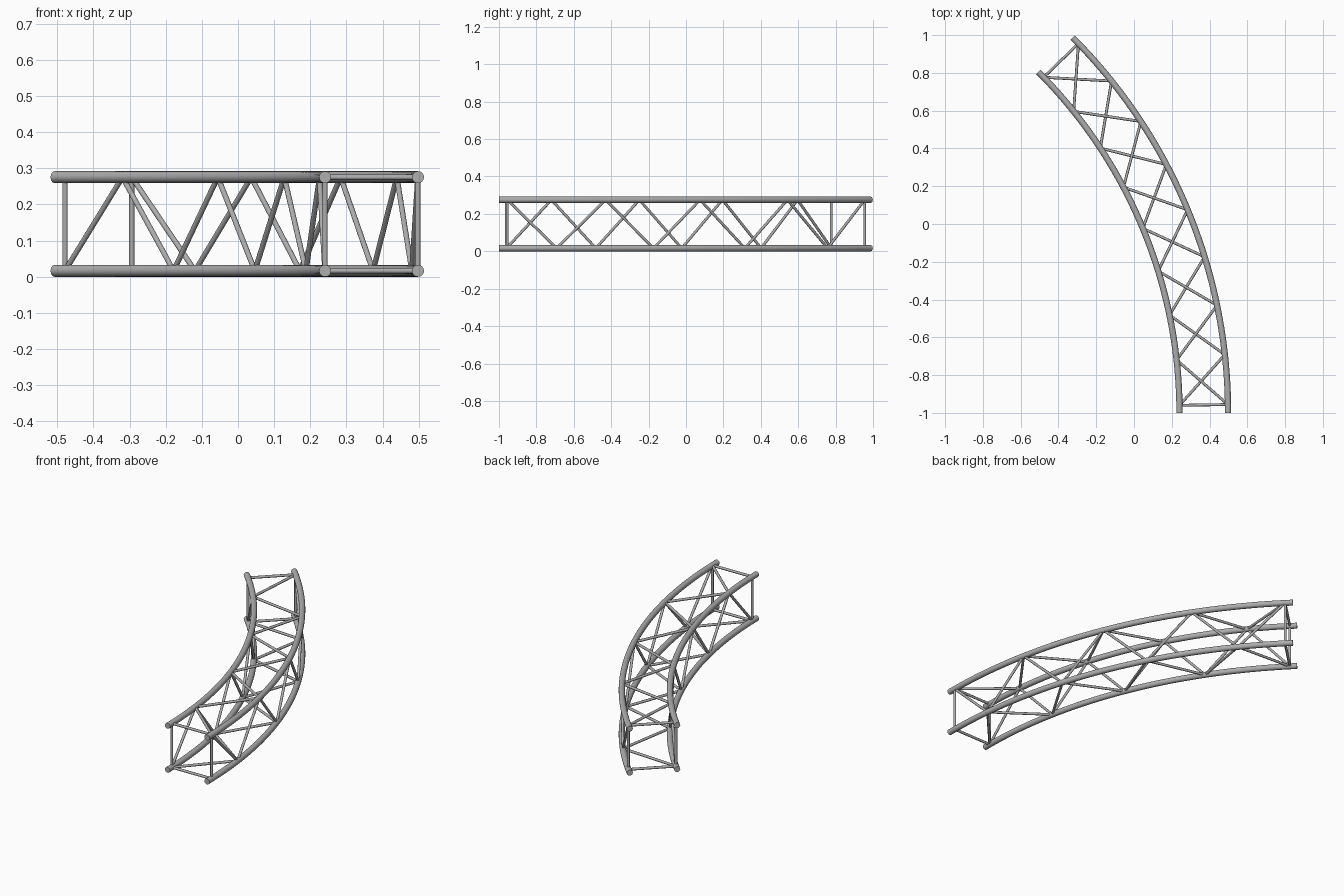
import bpy, bmesh
from math import radians, cos, sin
from mathutils import Vector, Matrix

cube = bpy.data.objects.get("Cube")
if cube:
    bpy.data.objects.remove(cube, do_unlink=True)

# Overall dimensions of the curved box truss
ARC = radians(45)
CHORD_R, BRACE_R = 0.0165, 0.0075
OUTER, INNER = 2.81, 2.553
CENTRE = Vector((-2.312, -1.0, 0.0))
LOW, HIGH = 0.0165, 0.2755
PANELS = 8
END_GAP = radians(0.9)

steel = bpy.data.materials.new("grey steel")
steel.use_nodes = True
colour = (0.42, 0.42, 0.42, 1)
steel.diffuse_color = colour
bsdf = next(n for n in steel.node_tree.nodes if n.type == "BSDF_PRINCIPLED")
bsdf.inputs["Base Color"].default_value = colour


def finish(name, bm):
    bmesh.ops.recalc_face_normals(bm, faces=bm.faces)
    mesh = bpy.data.meshes.new(name)
    bm.to_mesh(mesh)
    bm.free()
    mesh.materials.append(steel)
    obj = bpy.data.objects.new(name, mesh)
    bpy.context.collection.objects.link(obj)
    bpy.ops.object.select_all(action="DESELECT")
    obj.select_set(True)
    bpy.context.view_layer.objects.active = obj
    bpy.ops.object.shade_smooth_by_angle(angle=radians(35))


def chord(name, radius, z):
    """Round tube swept along the arc, closed at both ends."""
    bm = bmesh.new()
    place = (Matrix.Translation(CENTRE + Vector((radius, 0, z)))
             @ Matrix.Rotation(radians(90), 4, "X"))
    bmesh.ops.create_circle(bm, segments=24, radius=CHORD_R, matrix=place)
    bmesh.ops.spin(bm, geom=bm.verts[:] + bm.edges[:], cent=CENTRE,
                   axis=(0, 0, 1), angle=ARC, steps=40)
    bmesh.ops.holes_fill(bm, edges=[e for e in bm.edges if e.is_boundary], sides=0)
    finish(name, bm)


def node(k, radius, z):
    """Joint number k on a chord."""
    a = END_GAP + (ARC - 2 * END_GAP) * k / PANELS
    return CENTRE + Vector((radius * cos(a), radius * sin(a), z))


def braces(name, pairs):
    """One object of straight round bars between pairs of joints."""
    bm = bmesh.new()
    for a, b in pairs:
        d = b - a
        place = (Matrix.Translation((a + b) / 2)
                 @ d.to_track_quat("Z", "Y").to_matrix().to_4x4())
        bmesh.ops.create_cone(bm, cap_ends=True, segments=12, radius1=BRACE_R,
                              radius2=BRACE_R, depth=d.length, matrix=place)
    finish(name, bm)


def zigzag(even, odd):
    """Bars that swap between two chords at every joint."""
    points = [node(k, *(odd if k % 2 else even)) for k in range(PANELS + 1)]
    return list(zip(points, points[1:]))


# Four main chords
outer_top, outer_low = (OUTER, HIGH), (OUTER, LOW)
inner_top, inner_low = (INNER, HIGH), (INNER, LOW)
chord("outer_top_chord", *outer_top)
chord("outer_bottom_chord", *outer_low)
chord("inner_top_chord", *inner_top)
chord("inner_bottom_chord", *inner_low)

# Diagonal lacing on the four sides
braces("top_lacing", zigzag(outer_top, inner_top))
braces("bottom_lacing", zigzag(inner_low, outer_low))
braces("outer_lacing", zigzag(outer_top, outer_low))
braces("inner_lacing", zigzag(inner_low, inner_top))

# Square frames at both ends
loop = [outer_top, inner_top, inner_low, outer_low]
for name, k in (("front_end_frame", 0), ("back_end_frame", PANELS)):
    corners = [node(k, *c) for c in loop]
    braces(name, list(zip(corners, corners[1:] + corners[:1])))
